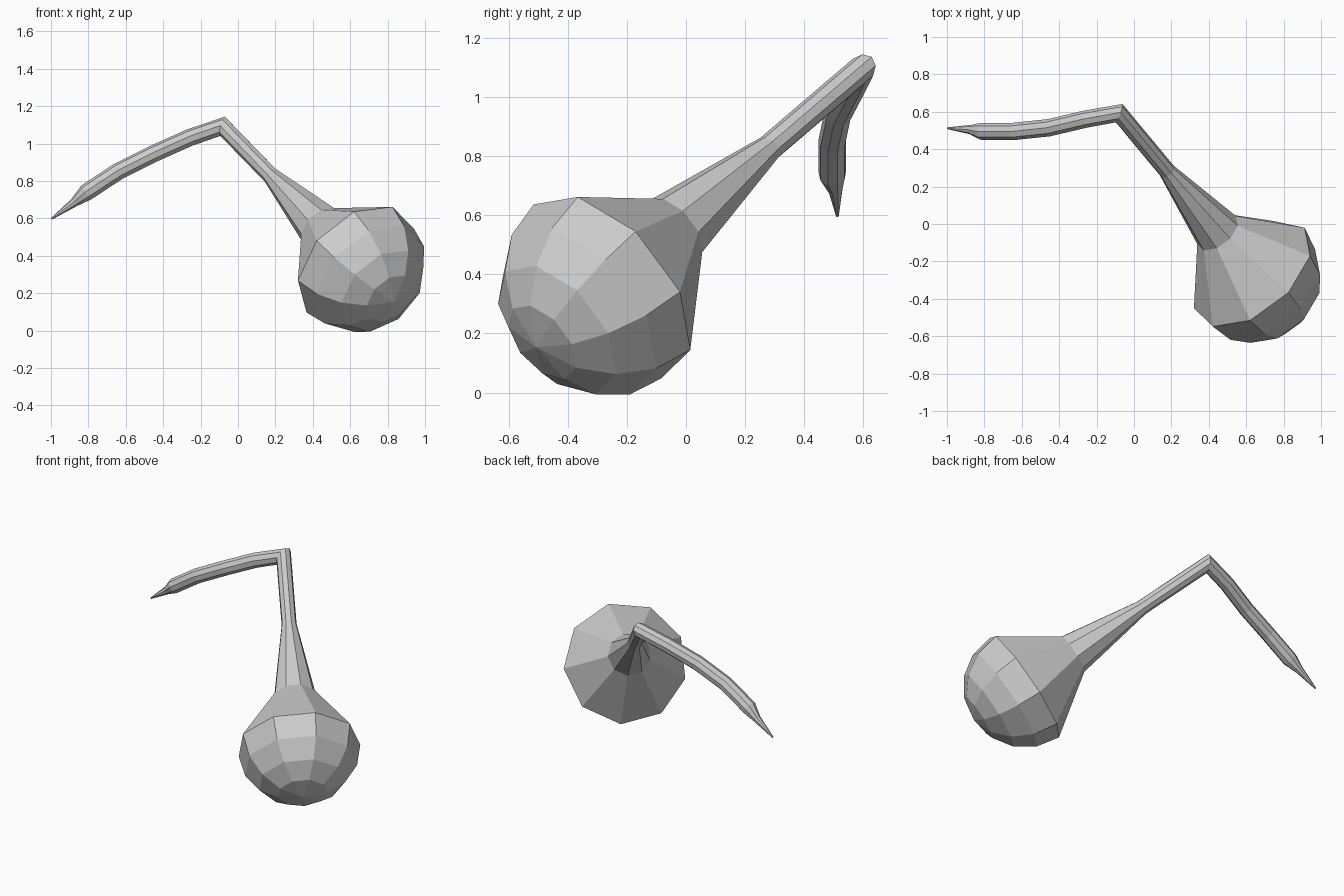
import bpy, bmesh, math
from mathutils import Vector

cube = bpy.data.objects.get("Cube")
if cube:
    bpy.data.objects.remove(cube, do_unlink=True)

SIDES = 9
grey = bpy.data.materials.new("plain_grey")
grey.use_nodes = True
grey.diffuse_color = (0.6, 0.6, 0.6, 1)
grey.node_tree.nodes["Principled BSDF"].inputs["Base Color"].default_value = (0.6, 0.6, 0.6, 1)

centre = Vector((0.633, -0.267, 0.358))
elbow = Vector((-0.08, 0.592, 1.092))
axis = (elbow - centre).normalized()
RADIUS = 0.373

# Bulb: faceted hemisphere away from the neck, then a cone to the collar
path = []
for degrees in (0, 24, 45, 67, 90):
    a = math.radians(degrees)
    path.append((centre - axis * RADIUS * math.cos(a), RADIUS * math.sin(a)))
path.append((centre + axis * 0.348, 0.13))
collar = len(path) - 1

# Neck: tapers, then runs straight to the elbow
path += [(centre + axis * 0.855, 0.046), (elbow, 0.046)]
bend = len(path) - 1

# Arm: gentle downward curve with a pointed tip
path += [(Vector(p), r) for p, r in (
    ((-0.26, 0.56, 1.03), 0.047),
    ((-0.45, 0.515, 0.945), 0.047),
    ((-0.64, 0.495, 0.85), 0.047),
    ((-0.81, 0.495, 0.738), 0.047),
    ((-0.875, 0.505, 0.685), 0.025),
    ((-0.997, 0.512, 0.598), 0.005))]


def sweep_rings(path, start):
    """Mitred rings along the path, with the roll carried from ring to ring."""
    rings = []
    direction = (path[1][0] - path[0][0]).normalized()
    u = (start - direction * start.dot(direction)).normalized()
    for i, (point, radius) in enumerate(path):
        ahead = direction
        if i + 1 < len(path):
            ahead = (path[i + 1][0] - point).normalized()
        normal = (direction + ahead).normalized()
        v = direction.cross(u)
        ring = []
        for k in range(SIDES):
            a = math.tau * k / SIDES
            o = (u * math.cos(a) + v * math.sin(a)) * radius
            o -= direction * (o.dot(normal) / direction.dot(normal))
            ring.append(point + o)
        rings.append(ring)
        u = direction.rotation_difference(ahead) @ u
        direction = ahead
    return rings


def build(name, rings, cap_end=False):
    bm = bmesh.new()
    loops = [[bm.verts.new(p) for p in ring] for ring in rings]
    for a, b in zip(loops, loops[1:]):
        for k in range(SIDES):
            n = (k + 1) % SIDES
            bm.faces.new((a[k], a[n], b[n], b[k]))
    if cap_end:
        bm.faces.new(loops[-1])
    bmesh.ops.remove_doubles(bm, verts=bm.verts, dist=0.0005)
    bmesh.ops.recalc_face_normals(bm, faces=bm.faces)
    mesh = bpy.data.meshes.new(name)
    bm.to_mesh(mesh)
    bm.free()
    mesh.materials.append(grey)
    bpy.context.collection.objects.link(bpy.data.objects.new(name, mesh))


rings = sweep_rings(path, Vector((0.197, -0.103, 0.302)))
build("bulb", rings[:collar + 1])
build("neck", rings[collar:bend + 1])
build("arm", rings[bend:], cap_end=True)

# Face outward on the open sections
for name, inside in (("bulb", centre), ("neck", None), ("arm", None)):
    mesh = bpy.data.objects[name].data
    total = 0
    for face in mesh.polygons:
        if inside is not None:
            hub = inside
        else:
            hub = min((p for p, r in path), key=lambda p: (p - face.center).length)
        total += face.normal.dot(face.center - hub) * face.area
    if total < 0:
        mesh.flip_normals()
